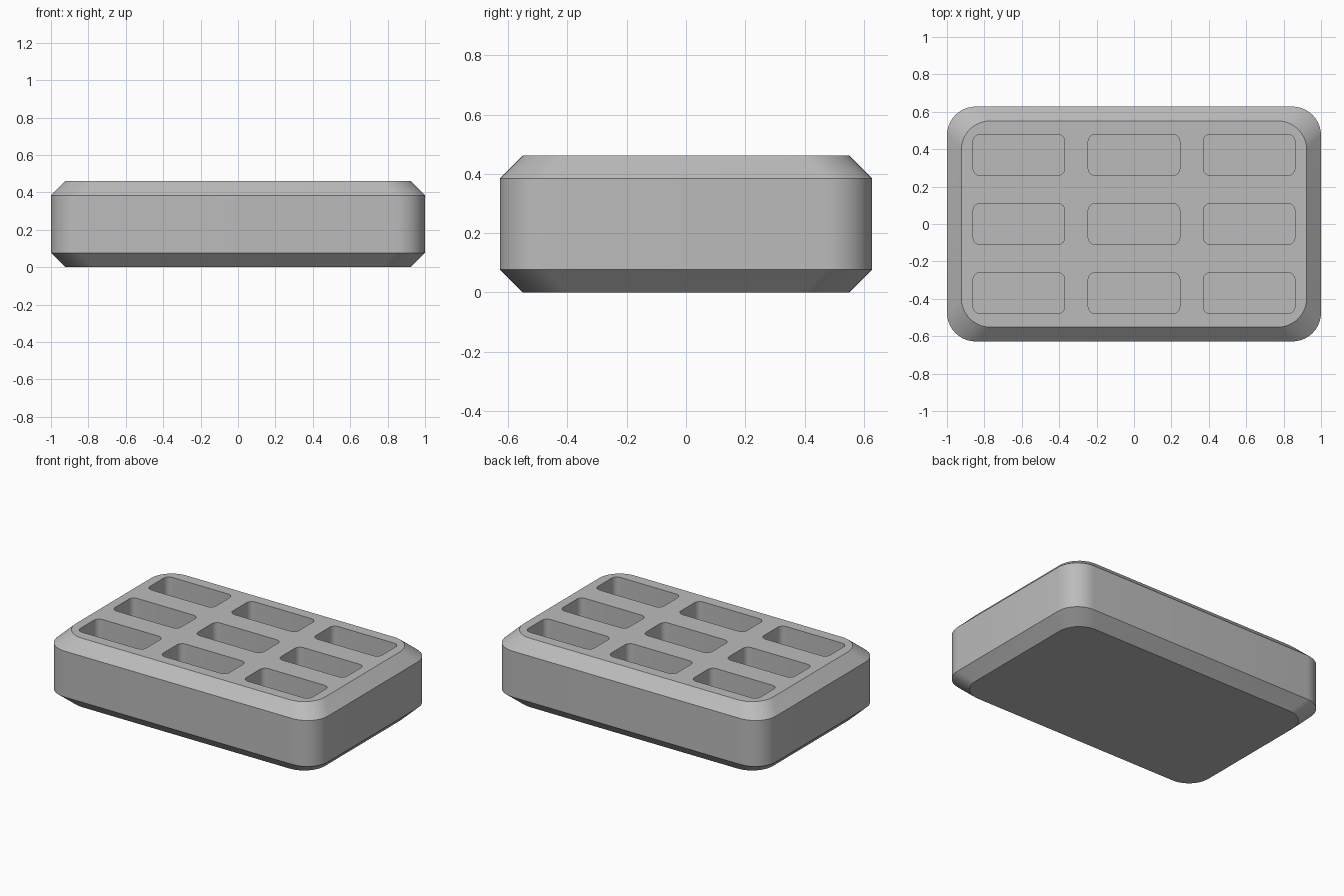
import bpy
import bmesh
from math import cos, sin, pi, radians

old = bpy.data.objects.get("Cube")
if old:
    bpy.data.objects.remove(old, do_unlink=True)

UNIT = 1 / 13                      # chamfer size, the module of the whole part
HALF_X, HALF_Y, HEIGHT = 1.0, 0.628, 6 * UNIT
POCKET_X, POCKET_Y = 0.245, 0.11   # pocket half sizes
PITCH_X, PITCH_Y = 8 * UNIT, 4.8 * UNIT

gray = bpy.data.materials.new("plain gray")
gray.use_nodes = True
color = (0.5, 0.5, 0.5, 1)
gray.diffuse_color = color
gray.node_tree.nodes["Principled BSDF"].inputs["Base Color"].default_value = color


def rounded_ring(bm, cx, cy, hx, hy, r, z, steps=10):
    """Ring of vertices around a rounded rectangle."""
    ring = []
    for k, (sx, sy) in enumerate([(1, 1), (-1, 1), (-1, -1), (1, -1)]):
        for i in range(steps + 1):
            a = (k + i / steps) * pi / 2
            ring.append(bm.verts.new((cx + sx * (hx - r) + r * cos(a),
                                      cy + sy * (hy - r) + r * sin(a), z)))
    return ring


def loft(bm, rings):
    """Closed solid through a stack of matching rings."""
    bm.faces.new(rings[0][::-1])
    bm.faces.new(rings[-1])
    n = len(rings[0])
    for low, high in zip(rings, rings[1:]):
        for i in range(n):
            j = (i + 1) % n
            bm.faces.new((low[i], low[j], high[j], high[i]))


def make_object(name, bm):
    mesh = bpy.data.meshes.new(name)
    bm.to_mesh(mesh)
    bm.free()
    mesh.materials.append(gray)
    obj = bpy.data.objects.new(name, mesh)
    bpy.context.collection.objects.link(obj)
    return obj


# Chamfered block with rounded corners
bm = bmesh.new()
levels = [(UNIT, 0), (0, UNIT), (0, HEIGHT - UNIT), (UNIT, HEIGHT)]
loft(bm, [rounded_ring(bm, 0, 0, HALF_X - inset, HALF_Y - inset, 2 * UNIT, z)
          for inset, z in levels])
tray = make_object("tray_block", bm)

# Three by three grid of pocket cutters
bm = bmesh.new()
for col in (-1, 0, 1):
    for row in (-1, 0, 1):
        loft(bm, [rounded_ring(bm, col * PITCH_X, row * PITCH_Y, POCKET_X,
                               POCKET_Y, UNIT / 2, z, 6)
                  for z in (UNIT, HEIGHT + UNIT)])
cutter = make_object("pocket_cutter", bm)
cutter.hide_render = True

# Cut the pockets, then discard the cutter
cut = tray.modifiers.new("pockets", 'BOOLEAN')
cut.operation = 'DIFFERENCE'
cut.solver = 'EXACT'
cut.object = cutter
bpy.ops.object.select_all(action='DESELECT')
bpy.context.view_layer.objects.active = tray
tray.select_set(True)
bpy.ops.object.modifier_apply(modifier=cut.name)
bpy.data.objects.remove(cutter, do_unlink=True)
bpy.ops.object.shade_smooth_by_angle(angle=radians(25))
